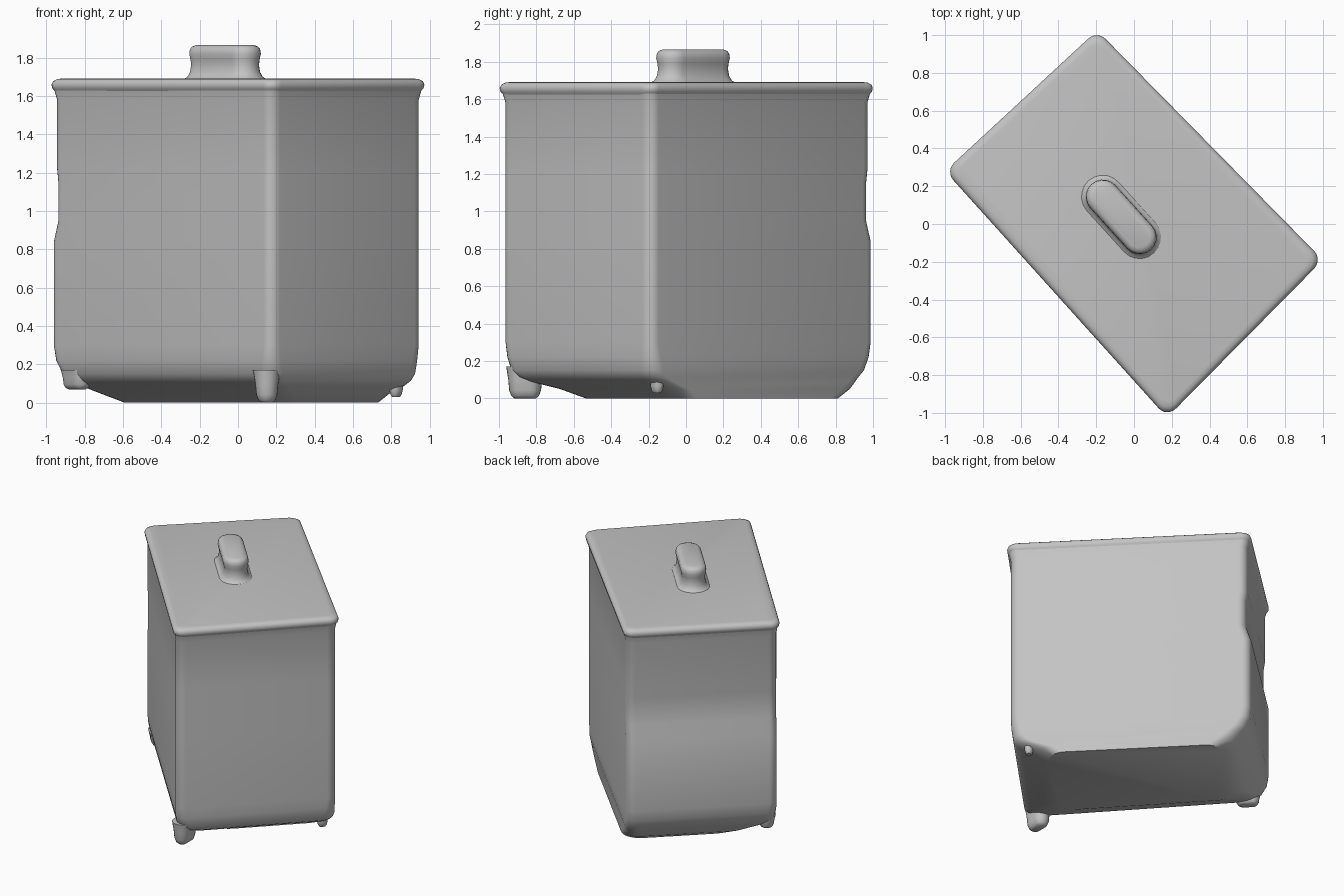
import bpy, bmesh, math
from mathutils import Vector

old = bpy.data.objects.get("Cube")
if old:
    bpy.data.objects.remove(old)

# One plain grey material
grey = bpy.data.materials.new("plain_grey")
grey.use_nodes = True
colour = (0.55, 0.55, 0.55, 1)
grey.diffuse_color = colour
bsdf = grey.node_tree.nodes["Principled BSDF"]
bsdf.inputs["Base Color"].default_value = colour
bsdf.inputs["Roughness"].default_value = 0.7

# Slightly irregular footprint, turned about 45 degrees
LEFT, FRONT = Vector((-1.0, 0.28)), Vector((0.175, -1.025))
BACK, RIGHT = Vector((-0.195, 1.025)), Vector((1.0, -0.19))
LENGTH, WIDTH = 1.74, 1.1


def place(u, v, z):
    """Map metres along the long and short sides onto the footprint."""
    s, t = u / LENGTH, v / WIDTH
    p = LEFT.lerp(FRONT, s).lerp(BACK.lerp(RIGHT, s), t)
    return (p.x, p.y, z)


def rounded_ring(z, back, front, left, right, radius, steps=6):
    """Rounded rectangle inset from each side of the footprint."""
    u0, u1, v0, v1 = back, LENGTH - front, left, WIDTH - right
    r = radius
    centres = ((u1 - r, v1 - r), (u0 + r, v1 - r), (u0 + r, v0 + r), (u1 - r, v0 + r))
    ring = []
    for i, (cu, cv) in enumerate(centres):
        for k in range(steps + 1):
            a = (i + k / steps) * math.pi / 2
            ring.append(place(cu + r * math.cos(a), cv + r * math.sin(a), z))
    return ring


def capsule_ring(z, radius, a, b, steps=10):
    """Stadium outline around the segment a-b."""
    a, b = Vector(a), Vector(b)
    heading = math.atan2((b - a).y, (b - a).x)
    ring = []
    for centre, start in ((b, -math.pi / 2), (a, math.pi / 2)):
        for k in range(steps + 1):
            t = heading + start + math.pi * k / steps
            ring.append((centre.x + radius * math.cos(t), centre.y + radius * math.sin(t), z))
    return ring


def loft(name, rings, angle=40):
    """Skin a stack of rings, cap both ends and shade it smooth."""
    bm = bmesh.new()
    loops = [[bm.verts.new(p) for p in ring] for ring in rings]
    for low, high in zip(loops, loops[1:]):
        n = len(low)
        for i in range(n):
            j = (i + 1) % n
            bm.faces.new((low[i], low[j], high[j], high[i]))
    bm.faces.new(loops[0][::-1])
    bm.faces.new(loops[-1])
    bmesh.ops.recalc_face_normals(bm, faces=bm.faces)
    mesh = bpy.data.meshes.new(name)
    bm.to_mesh(mesh)
    bm.free()
    mesh.materials.append(grey)
    obj = bpy.data.objects.new(name, mesh)
    bpy.context.collection.objects.link(obj)
    bpy.ops.object.select_all(action="DESELECT")
    obj.select_set(True)
    bpy.context.view_layer.objects.active = obj
    bpy.ops.object.shade_smooth_by_angle(angle=math.radians(angle))
    return obj


# Body: flat base, curled underside, stepped back end
# z, then insets of back, front, left and right sides, then corner radius
body = (
    (0, .2, .28, .3, .03, .13),
    (.05, .12, .2, .2, .025, .12),
    (.09, .09, .1, .1, .025, .1),
    (.115, .07, .06, .06, .025, .09),
    (.15, .04, .04, .035, .02, .08),
    (.22, .01, .03, .022, .02, .07),
    (.3, 0, .025, .02, .02, .06),
    (.84, 0, .025, .02, .02, .06),
    (.95, .035, .025, .02, .02, .06),
    (1.15, .035, .025, .02, .02, .06),
    (1.22, .025, .025, .02, .02, .06),
    (1.58, .025, .025, .02, .02, .06),
    (1.64, .01, .01, .01, .01, .06),
)
loft("body", [rounded_ring(*row) for row in body])

# Lid: thin rounded slab with a small overhang
lid = ((1.62, .018), (1.64, .003), (1.66, 0), (1.678, .006), (1.688, .02), (1.692, .04))
loft("lid", [rounded_ring(z, i, i, i, i, .065) for z, i in lid])

# Handle: waisted grip flaring into the lid
grip = ((1.685, .125), (1.7, .1), (1.725, .086), (1.76, .08), (1.79, .083),
        (1.82, .09), (1.845, .086), (1.858, .075), (1.866, .055))
loft("handle", [capsule_ring(z, r, (-.165, .145), (.03, -.07)) for z, r in grip])

# Feet: small tapered nubs at three lower corners
feet = {
    "front_foot": ((.15, -.89), (.15, -.83), .055, 0),
    "left_foot": ((-.86, .25), (-.82, .21), .05, .07),
    "right_foot": ((.82, -.16), (.83, -.15), .03, .03),
}
for name, (a, b, r, bottom) in feet.items():
    rise = .17 - bottom
    shape = ((0, .5), (.08, .8), (.25, 1), (.6, 1.1), (1, 1.3))
    loft(name, [capsule_ring(bottom + rise * h, r * k, a, b) for h, k in shape])
